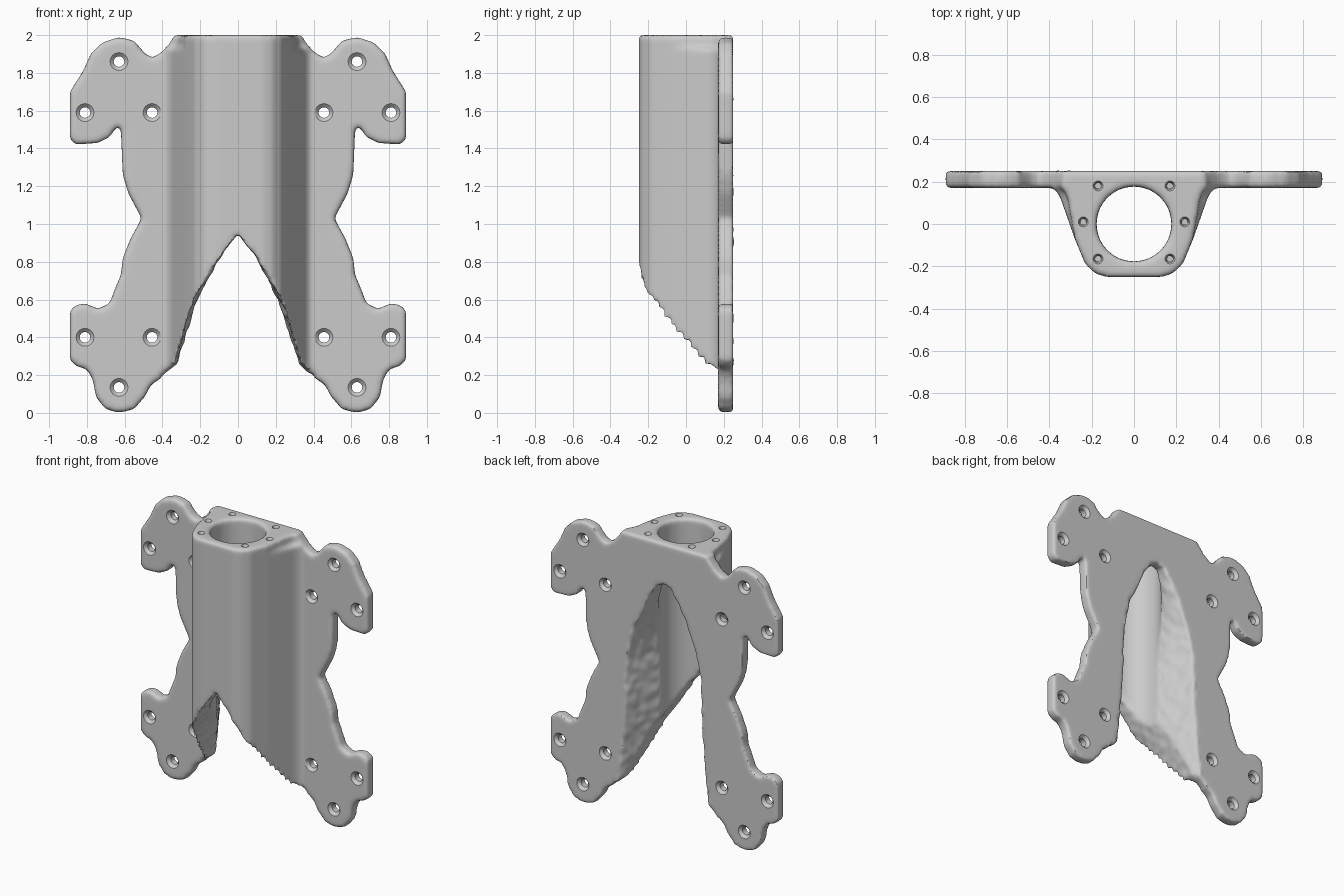
import bpy, bmesh, math
from mathutils import Vector, noise

if "Cube" in bpy.data.objects:
    bpy.data.objects.remove(bpy.data.objects["Cube"], do_unlink=True)


def make_object(name, bm):
    bmesh.ops.recalc_face_normals(bm, faces=bm.faces)
    mesh = bpy.data.meshes.new(name)
    bm.to_mesh(mesh)
    bm.free()
    obj = bpy.data.objects.new(name, mesh)
    bpy.context.collection.objects.link(obj)
    return obj


def add_rings(bm, rings):
    """Skin a stack of closed rings and cap both ends."""
    loops = [[bm.verts.new(p) for p in ring] for ring in rings]
    for low, high in zip(loops, loops[1:]):
        for i in range(len(low)):
            j = (i + 1) % len(low)
            bm.faces.new((low[i], low[j], high[j], high[i]))
    bm.faces.new(loops[0][::-1])
    bm.faces.new(loops[-1])


def prism(name, half, axis, start, end, start_scale=1, end_scale=1):
    """Extrude a half profile, mirrored in x, along y or z."""
    outline = half + [(-x, v) for x, v in reversed(half) if x > 0]
    rings = []
    for depth, scale in ((start, start_scale), (end, end_scale)):
        if axis == "y":
            rings.append([(x * scale, depth, v) for x, v in outline])
        else:
            rings.append([(x * scale, v, depth) for x, v in outline])
    bm = bmesh.new()
    add_rings(bm, rings)
    return make_object(name, bm)


def lathe(bm, centre, axis, profile, sides):
    """Turn (depth, radius) pairs about a line along y or z."""
    rings = []
    for depth, radius in profile:
        ring = []
        for i in range(sides):
            a = math.tau * i / sides
            u, v = centre[0] + radius * math.cos(a), centre[1] + radius * math.sin(a)
            ring.append((u, depth, v) if axis == "y" else (u, v, depth))
        rings.append(ring)
    add_rings(bm, rings)


def apply_modifier(obj, kind, **settings):
    mod = obj.modifiers.new(kind, kind)
    for key, value in settings.items():
        setattr(mod, key, value)
    bpy.ops.object.select_all(action="DESELECT")
    obj.select_set(True)
    bpy.context.view_layer.objects.active = obj
    bpy.ops.object.modifier_apply(modifier=mod.name)


def combine(obj, other, operation):
    apply_modifier(obj, "BOOLEAN", operation=operation, object=other, solver="EXACT")
    bpy.data.objects.remove(other, do_unlink=True)


# Mounting plate with scalloped ears
plate_half = [
    (.38, .2), (.46, .15), (.49, .09), (.55, .02), (.63, 0), (.7, .02), (.75, .08),
    (.77, .18), (.8, .23), (.86, .25), (.89, .28), (.89, .54), (.86, .57), (.81, .58),
    (.74, .55), (.68, .58), (.65, .66), (.62, .73), (.61, .82), (.57, .92), (.51, 1.03),
    (.58, 1.16), (.61, 1.26), (.62, 1.5), (.64, 1.52), (.68, 1.46), (.74, 1.43),
    (.86, 1.42), (.89, 1.45), (.89, 1.7), (.82, 1.81), (.78, 1.9), (.72, 1.96),
    (.63, 1.99), (.55, 1.97), (.49, 1.9), (.45, 1.88), (.39, 1.92), (.33, 2)]
bracket = prism("bracket", plate_half, "y", .17, .25)

# Tapered column standing out from the plate
column_half = [(.13, -.25), (.18, -.235), (.23, -.19), (.28, -.07), (.35, .13),
               (.37, .16), (.39, .18), (.39, .24)]
column = prism("column", column_half, "z", 0, 1.93)
combine(bracket, column, "UNION")
cap_half = [(x * .9 if y > .1 else x, y) for x, y in column_half[:-1]] + [(.33, .25)]
combine(bracket, prism("column_top", cap_half, "z", 1.8, 2), "UNION")

# Forked cut through the front of the column
fork_half = [(0, .95), (.08, .82), (.14, .7), (.2, .58), (.27, .37), (.31, .26),
             (.39, .2), (.39, -.1)]
combine(bracket, prism("fork_cut", fork_half, "y", -.3, .3, 1.25, 1), "DIFFERENCE")

# Arched hollow in the back, narrowing to the bore
arch_half = [(0, 1.71), (.06, 1.69), (.17, 1.5), (.25, 1.32), (.3, 1.12), (.31, .8),
             (.34, .45), (.37, .2), (.37, -.1)]
combine(bracket, prism("back_hollow", arch_half, "y", 0, .27, .54, 1), "DIFFERENCE")

# Round bore down the column
bm = bmesh.new()
lathe(bm, (0, 0), "z", [(-.2, .177), (2.2, .177)], 64)
combine(bracket, make_object("bore", bm), "DIFFERENCE")

# Melt the parts together with soft edges
apply_modifier(bracket, "REMESH", mode="VOXEL", voxel_size=.013)
apply_modifier(bracket, "SMOOTH", factor=.5, iterations=9)

# Hammered surface on the hollow and the fork
for v in bracket.data.vertices:
    p, n = v.co, v.normal
    inner = n.x * p.x < -.2 * abs(p.x) and abs(p.x) < .4 and p.z < 1.7
    if inner and (Vector((p.x, p.y)).length > .19 or n.z < -.3):
        v.co += n * .008 * noise.noise(p * 16)

# Flared screw holes through the plate, blind holes in the column top
bm = bmesh.new()
for side in (-1, 1):
    for x, z in ((.63, 1.86), (.81, 1.59), (.455, 1.59), (.81, .4), (.455, .4), (.63, .135)):
        flare = [(.15, .07), (.172, .045), (.19, .028), (.23, .028), (.248, .045), (.27, .07)]
        lathe(bm, (side * x, z), "y", flare, 24)
    for x, y in ((.17, .18), (.24, .01), (.17, -.165)):
        lathe(bm, (side * x, y), "z", [(1.9, .014), (1.985, .016), (2.02, .034)], 16)
combine(bracket, make_object("screw_holes", bm), "DIFFERENCE")

# Plain grey finish
grey = bpy.data.materials.new("plain_grey")
grey.use_nodes = True
grey.diffuse_color = (.6, .6, .6, 1)
grey.node_tree.nodes["Principled BSDF"].inputs["Base Color"].default_value = (.6, .6, .6, 1)
bracket.data.materials.clear()
bracket.data.materials.append(grey)
for face in bracket.data.polygons:
    face.material_index = 0
bpy.ops.object.select_all(action="DESELECT")
bracket.select_set(True)
bpy.context.view_layer.objects.active = bracket
bpy.ops.object.shade_smooth_by_angle(angle=math.radians(40))
